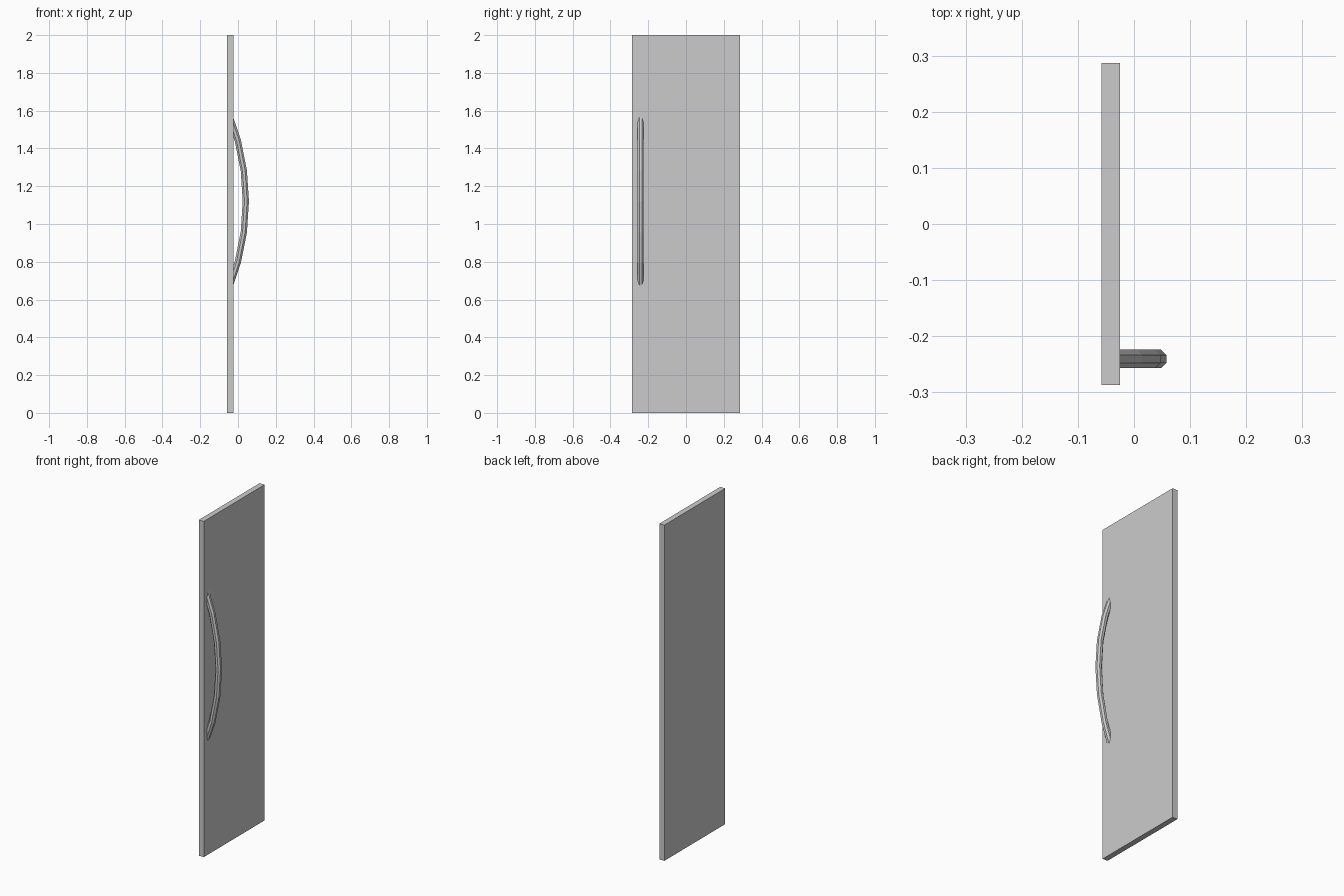
import bpy, bmesh
from math import sin, cos, pi, radians
from mathutils import Vector

if "Cube" in bpy.data.objects:
    bpy.data.objects.remove(bpy.data.objects["Cube"])

FRONT_X, BACK_X = -0.025, -0.058


def finish(bm, name):
    bmesh.ops.recalc_face_normals(bm, faces=bm.faces)
    mesh = bpy.data.meshes.new(name)
    bm.to_mesh(mesh)
    bm.free()
    obj = bpy.data.objects.new(name, mesh)
    bpy.context.collection.objects.link(obj)
    return obj


# Door panel
bm = bmesh.new()
bmesh.ops.create_cube(bm, size=1)
bmesh.ops.scale(bm, vec=(FRONT_X - BACK_X, 0.573, 2), verts=bm.verts)
bmesh.ops.translate(bm, vec=((FRONT_X + BACK_X) / 2, 0, 1), verts=bm.verts)
finish(bm, "door_panel")

# Bowed pull handle: octagon swept along a shallow arc
half = 0.0165                      # half the bar width across flats
radius = half / cos(pi / 8)
arc = 1.245                        # centreline bend radius
centre = Vector((0.058 - half - arc, -0.2405, 1.12))
bm = bmesh.new()
rings = []
for i in range(-3, 4):
    a = radians(7.5 * i)
    out = Vector((cos(a), 0, sin(a)))
    ring = []
    for k in range(8):
        t = pi / 8 + k * pi / 4
        p = centre + out * (arc + radius * cos(t)) + Vector((0, radius * sin(t), 0))
        ring.append(bm.verts.new(p))
    rings.append(ring)
for r0, r1 in zip(rings, rings[1:]):
    for k in range(8):
        n = (k + 1) % 8
        bm.faces.new((r0[k], r0[n], r1[n], r1[k]))
bm.faces.new(rings[0])
bm.faces.new(rings[-1])

# Trim the handle ends flat against the door face
bmesh.ops.bisect_plane(bm, geom=bm.verts[:] + bm.edges[:] + bm.faces[:],
                       plane_co=(FRONT_X - 0.001, 0, 0), plane_no=(1, 0, 0),
                       clear_inner=True)
bmesh.ops.holes_fill(bm, edges=[e for e in bm.edges if e.is_boundary], sides=0)
finish(bm, "pull_handle")
